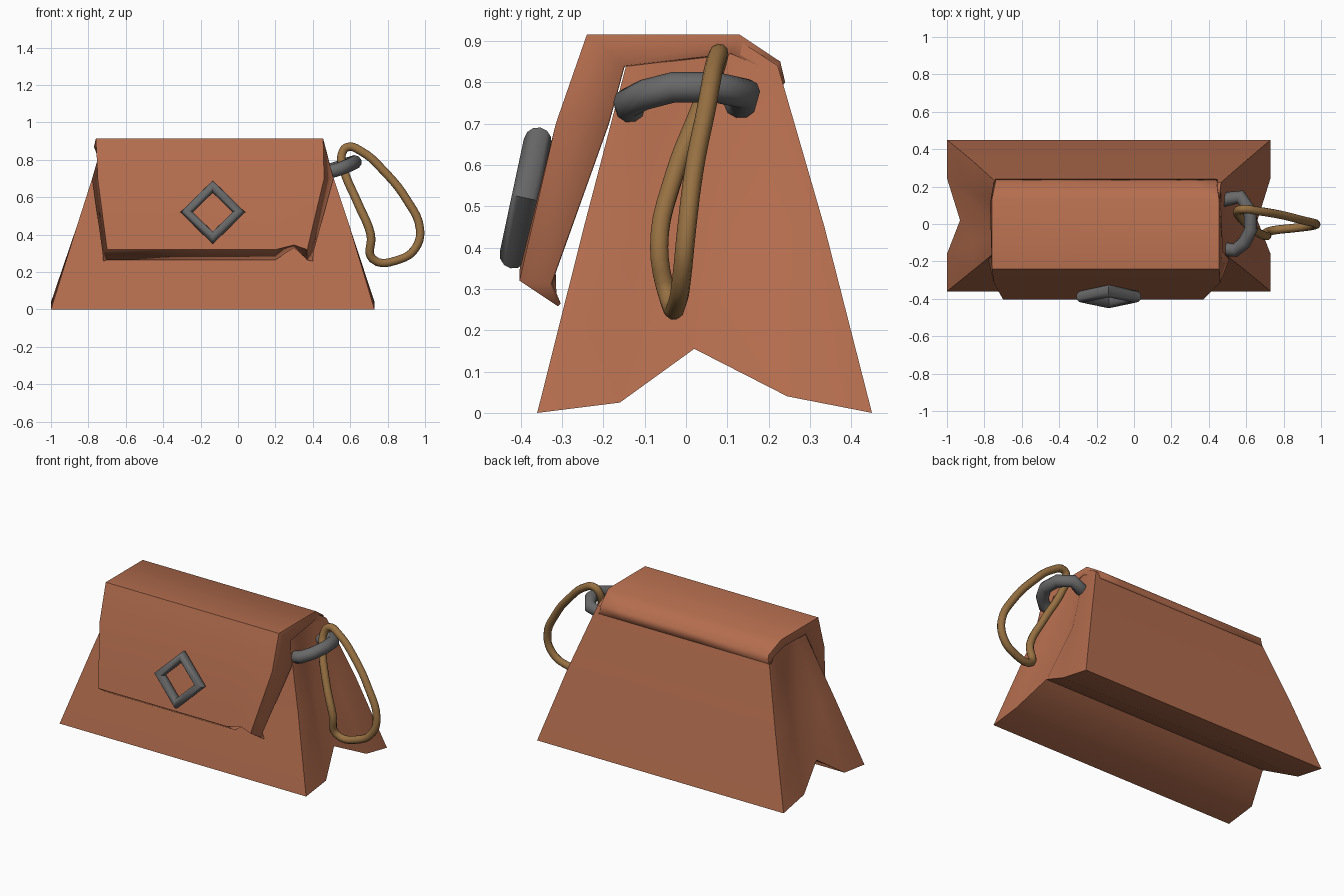
import bpy, bmesh, math

if "Cube" in bpy.data.objects:
    bpy.data.objects.remove(bpy.data.objects["Cube"])


def material(name, rgb):
    m = bpy.data.materials.new(name)
    m.diffuse_color = (*rgb, 1)
    m.use_nodes = True
    m.node_tree.nodes["Principled BSDF"].inputs["Base Color"].default_value = m.diffuse_color
    return m


LEATHER = material("brown leather", (0.46, 0.155, 0.077))
METAL = material("grey metal", (0.14, 0.14, 0.14))
CORD = material("tan cord", (0.31, 0.165, 0.055))


def mesh_object(name, bm, mat, angle=45):
    me = bpy.data.meshes.new(name)
    bm.to_mesh(me)
    bm.free()
    ob = bpy.data.objects.new(name, me)
    bpy.context.collection.objects.link(ob)
    finish(ob, mat, angle)
    return ob


def finish(ob, mat, angle):
    ob.data.materials.append(mat)
    bpy.ops.object.select_all(action='DESELECT')
    ob.select_set(True)
    bpy.context.view_layer.objects.active = ob
    bpy.ops.object.shade_smooth_by_angle(angle=math.radians(angle))


def cord(name, points, radius, cyclic, mat, smooth):
    cu = bpy.data.curves.new(name, 'CURVE')
    cu.dimensions = '3D'
    cu.bevel_depth = radius
    cu.bevel_resolution = 3
    cu.use_fill_caps = True
    if smooth:
        sp = cu.splines.new('BEZIER')
        sp.bezier_points.add(len(points) - 1)
        for bp, p in zip(sp.bezier_points, points):
            bp.co = p
            bp.handle_left_type = bp.handle_right_type = 'AUTO'
        sp.resolution_u = 5
    else:
        sp = cu.splines.new('POLY')
        sp.points.add(len(points) - 1)
        for pt, p in zip(sp.points, points):
            pt.co = (*p, 1)
    sp.use_cyclic_u = cyclic
    sp.use_smooth = True
    ob = bpy.data.objects.new(name, cu)
    bpy.context.collection.objects.link(ob)
    cu.materials.append(mat)


# Bag body: tapering rings whose ends fold inwards as gussets
# level: left x, right x, gusset depth, five y values, five z values
levels = [
    (-1.00, 0.73, 0.07, (-0.36, -0.16, 0.02, 0.245, 0.45), (0, 0.025, 0.155, 0.04, 0)),
    (-0.86, 0.595, 0.06, (-0.247, -0.11, 0.02, 0.17, 0.335), (0.45,) * 5),
    (-0.735, 0.465, 0.02, (-0.145, -0.06, 0.02, 0.11, 0.222), (0.84,) * 5),
    (-0.73, 0.455, 0.01, (-0.14, -0.06, 0.02, 0.08, 0.13), (0.90,) * 5),
]
bm = bmesh.new()
rings = []
for xl, xr, dent, ys, zs in levels:
    right, left = [], []
    for i, (y, z) in enumerate(zip(ys, zs)):
        d = dent if i == 2 else 0
        right.append(bm.verts.new((xr - d, y, z)))
        left.append(bm.verts.new((xl + d, y, z)))
    rings.append((right, left))
for (r0, l0), (r1, l1) in zip(rings, rings[1:]):
    a, b = r0 + l0[::-1], r1 + l1[::-1]
    for i in range(10):
        j = (i + 1) % 10
        bm.faces.new((a[i], a[j], b[j], b[i]))
for right, left in (rings[0], rings[-1]):
    for i in range(4):
        bm.faces.new((left[i], left[i + 1], right[i + 1], right[i]))
bmesh.ops.recalc_face_normals(bm, faces=bm.faces)
mesh_object("bag_body", bm, LEATHER, 40)

# Front flap: sheet running over the top, with rims curled towards the body
# row: outer (left x, right x, y, z), rim (left x, right x, y, z)
rows = [
    ((-0.74, 0.44, 0.24, 0.80), (-0.75, 0.47, 0.225, 0.78)),
    ((-0.74, 0.44, 0.228, 0.85), (-0.755, 0.465, 0.20, 0.83)),
    ((-0.76, 0.455, 0.13, 0.915), (-0.77, 0.465, 0.11, 0.87)),
    ((-0.76, 0.455, -0.24, 0.915), (-0.74, 0.475, -0.15, 0.84)),
    ((-0.75, 0.46, -0.315, 0.70), (-0.78, 0.51, -0.19, 0.70)),
    ((-0.70, 0.37, -0.403, 0.32), (-0.725, 0.405, -0.33, 0.31)),
    ((-0.70, 0.37, -0.32, 0.265), (-0.72, 0.40, -0.31, 0.258)),
]
bm = bmesh.new()
grid = []
for r, (o, rim) in enumerate(rows):
    xs = [o[0], -0.25, 0.20, 0.30, o[1]]
    line = [bm.verts.new((rim[0], rim[2], rim[3]))]
    for x in xs:
        notch = {5: 0.025, 6: 0.065}.get(r, 0) if x == 0.30 else 0
        line.append(bm.verts.new((x, o[2], o[3] + notch)))
    line.append(bm.verts.new((rim[1], rim[2], rim[3])))
    grid.append(line)
for u, v in zip(grid, grid[1:]):
    for c in range(len(u) - 1):
        bm.faces.new((u[c], v[c], v[c + 1], u[c + 1]))
flap = mesh_object("front_flap", bm, LEATHER, 60)
sol = flap.modifiers.new("thickness", 'SOLIDIFY')
sol.thickness = 0.012
sol.offset = -1

# Diamond clasp lying on the flap
bpy.ops.mesh.primitive_torus_add(major_segments=4, minor_segments=12,
                                 major_radius=0.14, minor_radius=0.034,
                                 location=(-0.135, -0.388, 0.52),
                                 rotation=(math.pi / 2 - 0.21, 0, 0))
clasp = bpy.context.object
clasp.name = "diamond_clasp"
finish(clasp, METAL, 50)

# Metal half ring on the right end
cord("side_ring", [(0.46, 0.125, 0.745), (0.51, 0.135, 0.75), (0.57, 0.145, 0.772),
                   (0.62, 0.07, 0.788), (0.625, -0.03, 0.788), (0.59, -0.10, 0.77),
                   (0.54, -0.14, 0.75), (0.49, -0.135, 0.735), (0.45, -0.12, 0.73)],
     0.037, False, METAL, False)

# Cord wrist loop hanging from the ring
cord("wrist_loop", [(0.585, 0.08, 0.868), (0.66, 0.07, 0.845), (0.78, 0.05, 0.74),
                    (0.90, 0.02, 0.59), (0.973, 0.0, 0.43), (0.95, -0.01, 0.33),
                    (0.87, -0.02, 0.27), (0.72, -0.04, 0.27), (0.71, -0.065, 0.40),
                    (0.64, -0.03, 0.57), (0.565, 0.04, 0.75), (0.555, 0.07, 0.83)],
     0.023, True, CORD, True)
